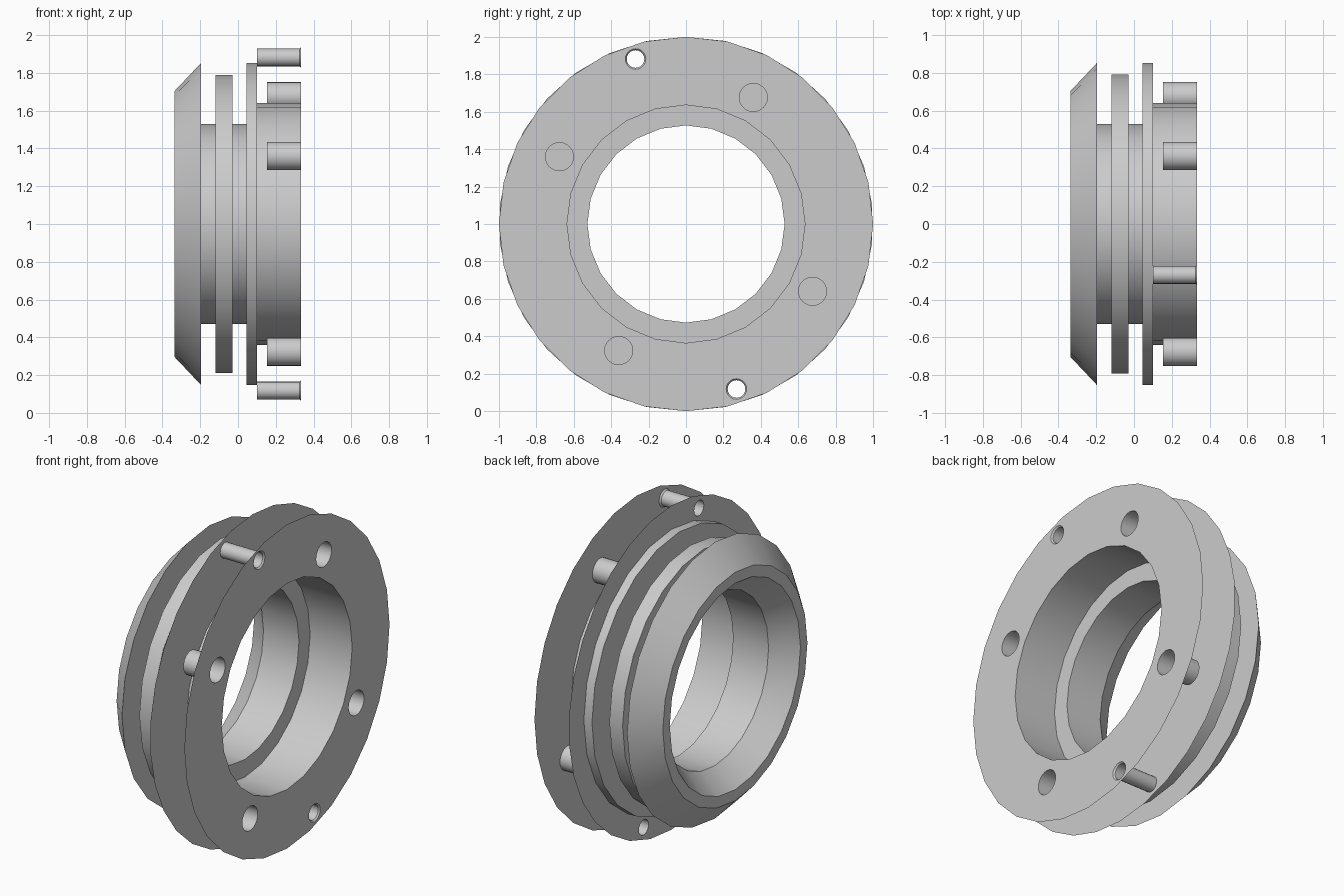
import bpy
import bmesh
from math import sin, cos, radians, tau
from mathutils import Vector

cube = bpy.data.objects.get("Cube")
if cube:
    bpy.data.objects.remove(cube, do_unlink=True)

CENTRE = Vector((0, 0, 1))
FACE_X, BACK_X = 0.334, 0.10

grey = bpy.data.materials.new("plain grey")
grey.use_nodes = True
grey.diffuse_color = (0.6, 0.6, 0.6, 1)
grey.node_tree.nodes["Principled BSDF"].inputs["Base Color"].default_value = grey.diffuse_color


def ring(bm, x, radius, sides, centre=CENTRE):
    """A circle of vertices around the x axis."""
    return [bm.verts.new(centre + Vector((x, radius * sin(i * tau / sides), radius * cos(i * tau / sides))))
            for i in range(sides)]


def polar(radius, degrees):
    """Point on the flange face, measured from +y towards +z."""
    a = radians(degrees)
    return CENTRE + Vector((0, radius * cos(a), radius * sin(a)))


def finish(name, bm, smooth=True):
    mesh = bpy.data.meshes.new(name)
    bm.to_mesh(mesh)
    bm.free()
    mesh.materials.append(grey)
    obj = bpy.data.objects.new(name, mesh)
    bpy.context.collection.objects.link(obj)
    if smooth:
        bpy.ops.object.select_all(action='DESELECT')
        obj.select_set(True)
        bpy.context.view_layer.objects.active = obj
        bpy.ops.object.shade_smooth_by_angle(angle=radians(30))


def lathe(name, profile, sides, centre=CENTRE, closed=False, cap_start=False):
    """Revolve (x, radius) points around the x axis."""
    bm = bmesh.new()
    rings = [ring(bm, x, r, sides, centre) for x, r in profile]
    pairs = list(zip(rings, rings[1:]))
    if closed:
        pairs.append((rings[-1], rings[0]))
    for a, b in pairs:
        for i in range(sides):
            j = (i + 1) % sides
            bm.faces.new((a[i], a[j], b[j], b[i]))
    if cap_start:
        bm.faces.new(rings[0])
    bmesh.ops.recalc_face_normals(bm, faces=bm.faces[:])
    finish(name, bm)


def sheet(name, x, facing, loops):
    """Flat sheet; the first (centre, radius, sides) loop is the rim, the rest are holes."""
    bm = bmesh.new()
    edges = []
    for centre, radius, sides in loops:
        verts = ring(bm, x, radius, sides, centre)
        edges += [bm.edges.new((verts[i - 1], verts[i])) for i in range(sides)]
    bmesh.ops.triangle_fill(bm, use_beauty=True, use_dissolve=False, edges=edges, normal=(1, 0, 0))
    for face in bm.faces:
        face.normal_update()
        if face.normal.x * facing < 0:
            face.normal_flip()
    finish(name, bm, smooth=False)


# Hollow hub with tapered nose, middle rib and rear rib
lathe("grooved_hub", [
    (-0.335, 0.637), (-0.335, 0.705), (-0.195, 0.853), (-0.195, 0.53),
    (-0.12, 0.53), (-0.12, 0.79), (-0.03, 0.79), (-0.03, 0.53),
    (0.045, 0.53), (0.045, 0.853), (BACK_X, 0.853), (BACK_X, 0.64),
    (FACE_X, 0.64), (FACE_X, 0.636), (0.047, 0.636), (0.047, 0.527),
    (-0.195, 0.527)], 24, closed=True)

# Hole layout: four blind pockets and two through tubes
POCKET_R, TUBE_R, MOUTH_R = 0.075, 0.047, 0.055
pockets = [polar(0.766, 62 + 90 * i) for i in range(4)]
tubes = [polar(0.922, 107 + 180 * i) for i in range(2)]

# Two thin flange sheets joined by the tubes
sheet("front_flange", FACE_X, 1,
      [(CENTRE, 1.0, 28), (CENTRE, 0.636, 24)]
      + [(p, POCKET_R, 24) for p in pockets] + [(p, MOUTH_R, 20) for p in tubes])
sheet("back_flange", BACK_X, -1,
      [(CENTRE, 1.0, 30), (CENTRE, 0.853, 24)] + [(p, TUBE_R, 20) for p in tubes])

# Blind pockets behind the front flange
for i, p in enumerate(pockets):
    lathe(f"bolt_pocket_{i + 1}", [(0.153, POCKET_R), (FACE_X, POCKET_R)], 24, p, cap_start=True)

# Open tubes with a flared mouth
for i, p in enumerate(tubes):
    lathe(f"flared_tube_{i + 1}", [(BACK_X, TUBE_R), (0.325, TUBE_R), (FACE_X, MOUTH_R)], 20, p)
